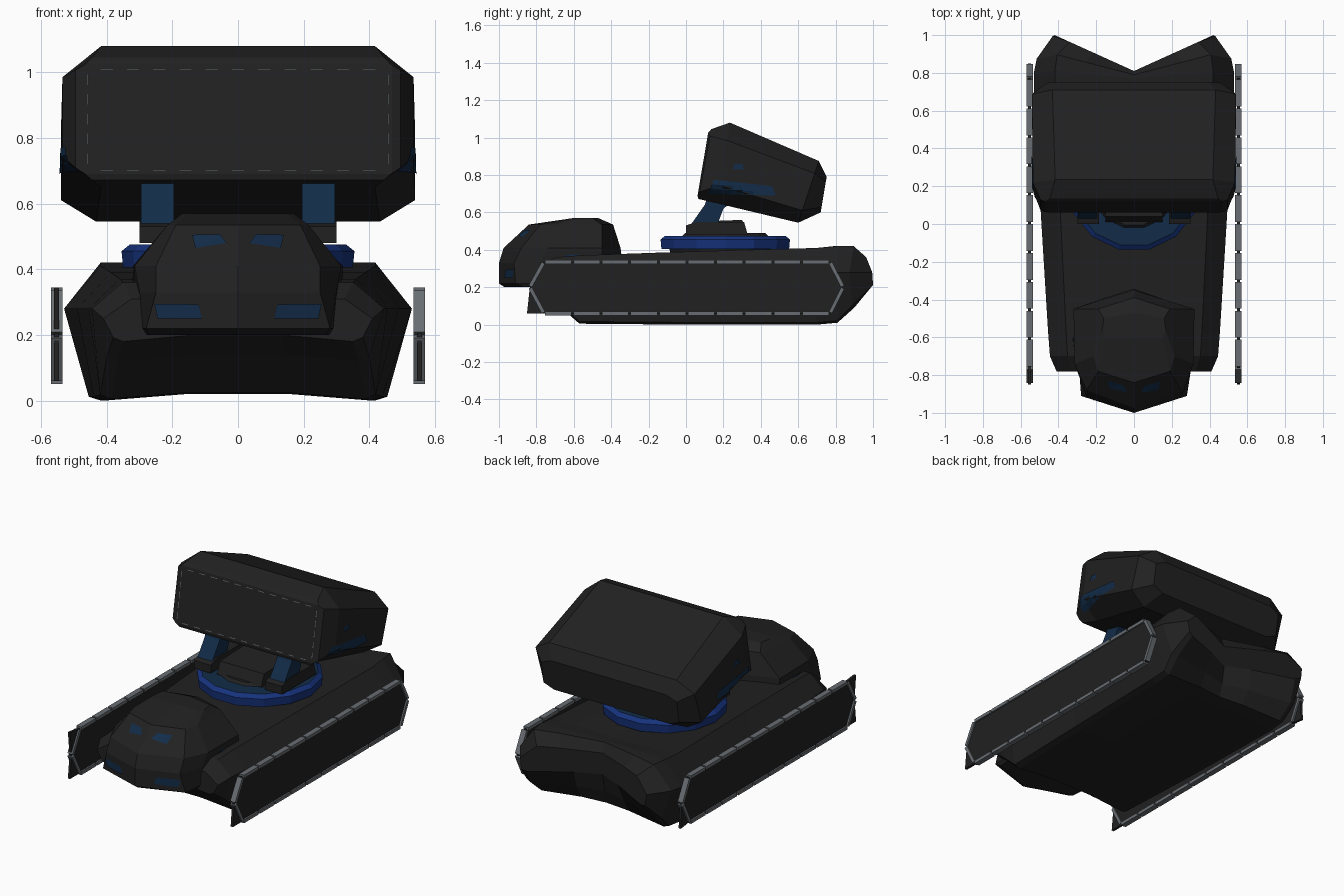
import bpy, bmesh, math
from mathutils import Vector, Matrix
from mathutils.bvhtree import BVHTree

old = bpy.data.objects.get("Cube")
if old:
    bpy.data.objects.remove(old, do_unlink=True)


def material(name, rgb):
    m = bpy.data.materials.new(name)
    m.use_nodes = True
    col = (*rgb, 1)
    m.diffuse_color = col
    bsdf = m.node_tree.nodes["Principled BSDF"]
    bsdf.inputs["Base Color"].default_value = col
    bsdf.inputs["Roughness"].default_value = 0.7
    return m


BLACK = material("black_armour", (0.015, 0.015, 0.015))
GREY = material("grey_tread", (0.14, 0.155, 0.17))
BLUE = material("bright_blue", (0.008, 0.032, 0.2))
NAVY = material("dark_blue", (0.006, 0.025, 0.065))


def finish(name, bm, *mats, normals=True):
    if normals:
        bmesh.ops.recalc_face_normals(bm, faces=bm.faces)
    me = bpy.data.meshes.new(name)
    bm.to_mesh(me)
    bm.free()
    for m in mats:
        me.materials.append(m)
    ob = bpy.data.objects.new(name, me)
    bpy.context.collection.objects.link(ob)
    return ob


def mirrored(half):
    """Close a half outline by mirroring it across x = 0."""
    return half + [(-x, y, z) for x, y, z in reversed(half) if x > 1e-5]


def loft(name, rings, *mats):
    bm = bmesh.new()
    rows = [[bm.verts.new(p) for p in ring] for ring in rings]
    n = len(rows[0])
    for a, b in zip(rows, rows[1:]):
        for i in range(n):
            j = (i + 1) % n
            bm.faces.new((a[i], a[j], b[j], b[i]))
    bm.faces.new(rows[0])
    bm.faces.new(rows[-1])
    return finish(name, bm, *mats)


def patch(name, target, corners, mat, side=None, nu=6, nv=3):
    """Thin painted plate projected onto a part, from the front or a side."""
    bm = bmesh.new()
    src = bmesh.new()
    src.from_mesh(target.data)
    tree = BVHTree.FromBMesh(src)
    src.free()
    a, b, c, d = [Vector(p) for p in corners]
    view = Vector((0, 1, 0)) if side is None else Vector((-side, 0, 0))
    grid = []
    for i in range(nu + 1):
        row = []
        for j in range(nv + 1):
            p = a.lerp(b, i / nu).lerp(d.lerp(c, i / nu), j / nv)
            start = (p.x, -5, p.y) if side is None else (side * 5, p.x, p.y)
            hit = tree.ray_cast(Vector(start), view)[0]
            row.append(bm.verts.new(hit - view * 0.005) if hit else None)
        grid.append(row)
    for i in range(nu):
        for j in range(nv):
            q = [grid[i][j], grid[i + 1][j], grid[i + 1][j + 1], grid[i][j + 1]]
            if all(q):
                f = bm.faces.new(q)
                f.normal_update()
                if f.normal.dot(view) > 0:
                    f.normal_flip()
    return finish(name, bm, mat, normals=False)


# Hull: sections from front to back, with a V notch in the tail
def hull_ring(y, w, bw, zb, zt, notch=0, zm=0.28):
    half = [(0, zb + 0.02), (bw * 0.35, zb + 0.02), (bw * 0.92, zb),
            (bw, zb + 0.012), (w, zm), (w * 0.79, zt), (w * 0.5, zt), (0, zt - 0.01)]
    return mirrored([(x, y - notch * abs(1 - x / 0.42), z) for x, z in half])


loft("hull", [hull_ring(-0.78, 0.41, 0.38, 0.18, 0.31, zm=0.25),
              hull_ring(-0.7, 0.445, 0.4, 0.12, 0.36),
              hull_ring(-0.57, 0.455, 0.42, 0.005, 0.37),
              hull_ring(0, 0.49, 0.44, 0, 0.39),
              hull_ring(0.7, 0.53, 0.455, 0, 0.41),
              hull_ring(0.81, 0.53, 0.45, 0.01, 0.42, 0.04),
              hull_ring(0.9, 0.515, 0.46, 0.09, 0.42, 0.11),
              hull_ring(1.0, 0.43, 0.42, 0.2, 0.36, 0.19)], BLACK)


# Cab: stacked pointed outlines
def cab_ring(z, tip, front, mid, wing, back, dz=0):
    half = [(0, tip, z), (*front, z), (*mid, z + dz), (*wing, z + dz), (0, back, z)]
    return mirrored(half)


cab = loft("cab", [
    cab_ring(0.2, -0.97, (0.27, -0.87), (0.28, -0.75), (0.28, -0.5), -0.36),
    cab_ring(0.22, -1.0, (0.28, -0.91), (0.29, -0.78), (0.29, -0.47), -0.34),
    cab_ring(0.33, -1.0, (0.25, -0.92), (0.3, -0.78), (0.32, -0.45), -0.34),
    cab_ring(0.41, -0.975, (0.25, -0.88), (0.315, -0.74), (0.32, -0.45), -0.35),
    cab_ring(0.535, -0.84, (0.19, -0.78), (0.215, -0.7), (0.19, -0.45), -0.39),
    cab_ring(0.57, -0.6, (0.15, -0.6), (0.17, -0.57), (0.16, -0.5), -0.47)], BLACK)
for s, tag in ((1, "left"), (-1, "right")):
    patch(tag + "_eye", cab, [(s * 0.035, 0.48), (s * 0.13, 0.465),
                              (s * 0.14, 0.505), (s * 0.055, 0.507)], NAVY)
    patch(tag + "_headlight", cab, [(s * 0.11, 0.25), (s * 0.245, 0.25),
                                    (s * 0.255, 0.295), (s * 0.12, 0.293)], NAVY)
    patch(tag + "_cheek_stripe", cab, [(-0.69, 0.35), (-0.6, 0.35),
                                       (-0.57, 0.375), (-0.63, 0.375)], NAVY, s)


# Turntable: dark neck, blue ring, raised hub
def disc(name, r0, r1, z0, z1, mats, n=14, y=0.21):
    rings = [[(r * math.sin(t * math.tau / n), y - r * math.cos(t * math.tau / n), z)
              for t in [k + 0.5 for k in range(n)]] for r, z in ((r0, z0), (r1, z1))]
    return loft(name, rings, *mats)


disc("turntable_neck", 0.29, 0.31, 0.36, 0.41, [BLACK])
ring = disc("turntable_ring", 0.35, 0.355, 0.405, 0.455, [BLUE])
rim = disc("turntable_rim", 0.355, 0.33, 0.455, 0.475, [BLUE, NAVY])
for f in rim.data.polygons:
    f.material_index = 1 if f.normal.z > 0.9 else 0
disc("turntable_hub", 0.24, 0.22, 0.47, 0.49, [BLACK])


def slab(name, profile, x0, x1, *mats):
    """Side profile of (y, z) points swept from x0 to x1."""
    return loft(name, [[(x, y, z) for y, z in profile] for x in (x0, x1)], *mats)


slab("hub_block", [(0.01, 0.48), (0.04, 0.55), (0.3, 0.56), (0.33, 0.48)],
     -0.15, 0.15, BLACK)
for s, tag in ((1, "left"), (-1, "right")):
    slab(tag + "_foot", [(0, 0.48), (0, 0.53), (0.06, 0.55), (0.31, 0.55), (0.33, 0.48)],
         s * 0.185, s * 0.3, BLACK)
    slab(tag + "_arm", [(0.03, 0.54), (0.1, 0.64), (0.13, 0.72), (0.3, 0.7),
                        (0.2, 0.62), (0.17, 0.54)], s * 0.195, s * 0.295, NAVY)


# Launcher pod: sections running from low and high edge points, chamfer c
def pod_ring(bottom, top, w, c, cx=None):
    b, t = Vector((0, *bottom)), Vector((0, *top))
    half = []
    for x, k in ((w * (1 - c), 0), (w, c), (w, 1 - c), (w * (1 - c), 1)):
        p = b.lerp(t, k)
        half.append((x, p.y, p.z))
    return mirrored(half)


pod = loft("launcher_pod", [
    pod_ring((0.062, 0.69), (0.118, 1.025), 0.47, 0.01),
    pod_ring((0.066, 0.672), (0.135, 1.045), 0.495, 0.1),
    pod_ring((0.16, 0.65), (0.235, 1.08), 0.535, 0.22),
    pod_ring((0.6, 0.545), (0.71, 0.875), 0.54, 0.2),
    pod_ring((0.72, 0.6), (0.752, 0.79), 0.46, 0.15)], BLACK)
for s, tag in ((1, "left"), (-1, "right")):
    patch(tag + "_pod_stripe", pod, [(0.12, 0.7), (0.48, 0.69),
                                     (0.46, 0.74), (0.15, 0.775)], NAVY, s)
    patch(tag + "_pod_mark", pod, [(0.25, 0.83), (0.31, 0.83),
                                   (0.3, 0.86), (0.26, 0.86)], NAVY, s, 1, 1)

# Dashed trim around the pod's front panel
def dash(x0, x1, z0, z1):
    patch("panel_trim", pod, [(x0, z0), (x1, z0), (x1, z1), (x0, z1)], GREY, None, 1, 1)


for i in range(11):
    x = -0.42 + i * 0.08
    for z in (0.7, 1.008):
        dash(x, x + 0.04, z, z + 0.004)
for i in range(5):
    z = 0.72 + i * 0.06
    for x in (-0.46, 0.456):
        dash(x, x + 0.004, z, z + 0.035)

# Tracks: grey links around a dark side plate with pointed corners
LOOP = [(-0.835, 0.2), (-0.76, 0.335), (0.77, 0.335), (0.84, 0.2), (0.77, 0.06), (-0.76, 0.06)]
FRONT_LOW, FRONT_TOP, BACK_LOW = (-0.85, 0.06), (-0.85, 0.345), (0.85, 0.05)
for s, tag in ((1, "left"), (-1, "right")):
    plate = LOOP + [FRONT_LOW]
    if s < 0:
        plate = LOOP[:1] + [FRONT_TOP] + LOOP[1:4] + [BACK_LOW] + LOOP[4:] + [FRONT_LOW]
    slab(tag + "_track_plate", plate, s * 0.545, s * 0.56, BLACK)
    bm = bmesh.new()
    for a, b in zip(LOOP, LOOP[1:] + LOOP[:1]):
        a, b = Vector((s * 0.5525, *a)), Vector((s * 0.5525, *b))
        d = b - a
        n = max(1, round(d.length / 0.153))
        for i in range(n):
            mid = a + d * ((i + 0.5) / n)
            turn = Matrix.Rotation(math.atan2(d.z, d.y), 4, 'X')
            size = Matrix.Diagonal((0.034, d.length / n * 0.93, 0.02, 1))
            bmesh.ops.create_cube(bm, size=1, matrix=Matrix.Translation(mid) @ turn @ size)
    finish(tag + "_track_links", bm, GREY)
